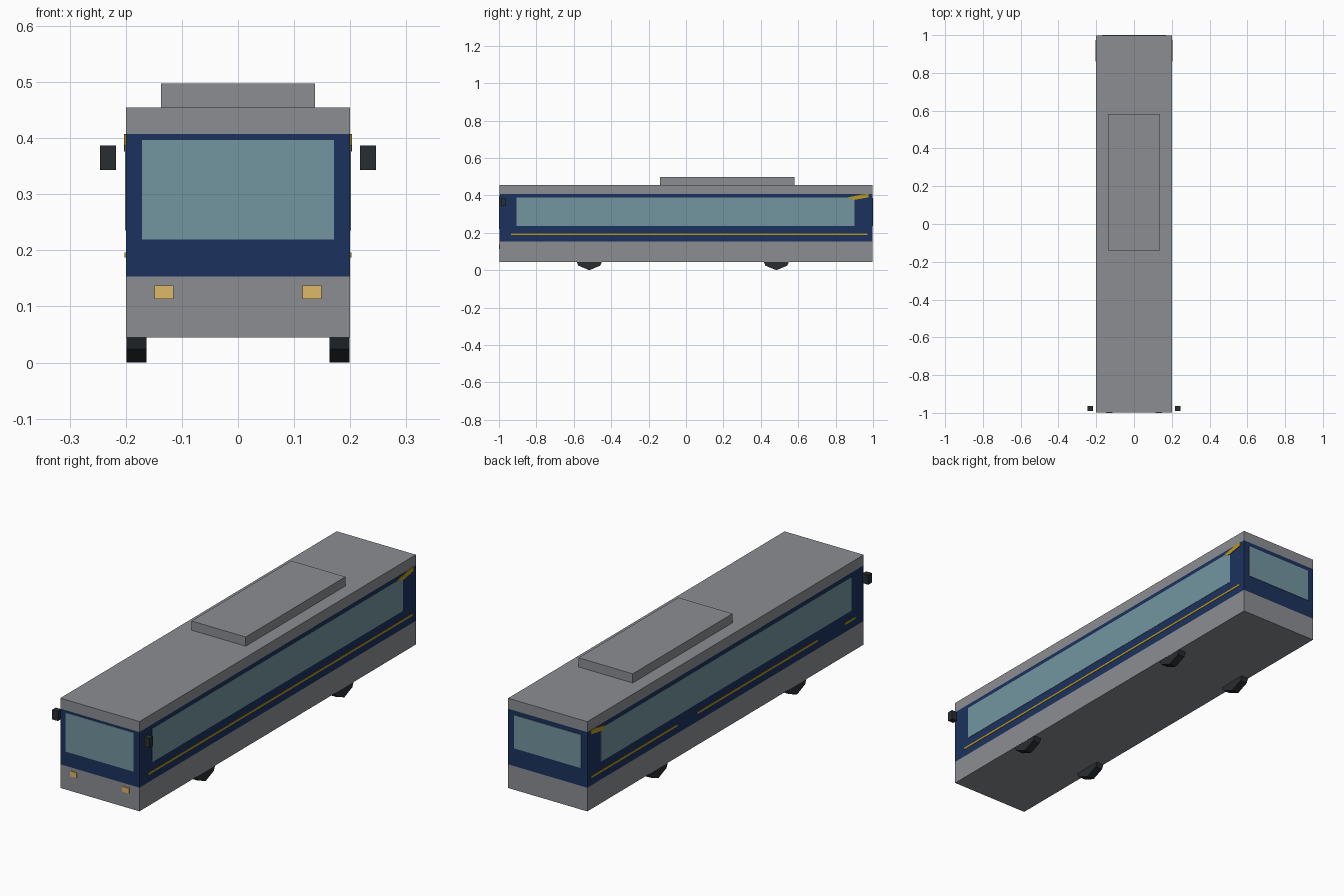
import bpy, bmesh, math
from mathutils import Matrix, Vector

if "Cube" in bpy.data.objects:
    bpy.data.objects.remove(bpy.data.objects["Cube"])


def material(name, rgb):
    m = bpy.data.materials.new(name)
    m.diffuse_color = (*rgb, 1)
    m.use_nodes = True
    m.node_tree.nodes["Principled BSDF"].inputs["Base Color"].default_value = m.diffuse_color
    return m


SILVER = material("silver", (0.26, 0.27, 0.29))
BLUE = material("blue", (0.011, 0.032, 0.11))
GLASS = material("glass", (0.17, 0.30, 0.35))
YELLOW = material("yellow", (0.48, 0.31, 0.015))
LAMP = material("lamp", (0.73, 0.48, 0.14))
BLACK = material("black", (0.022, 0.027, 0.03))


def finish(name, bm, *mats):
    bmesh.ops.recalc_face_normals(bm, faces=bm.faces)
    me = bpy.data.meshes.new(name)
    bm.to_mesh(me)
    bm.free()
    for m in mats:
        me.materials.append(m)
    ob = bpy.data.objects.new(name, me)
    bpy.context.collection.objects.link(ob)
    return ob


def box_mesh(x, y, z):
    bm = bmesh.new()
    bmesh.ops.create_cube(bm, size=1)
    for v in bm.verts:
        v.co = Vector([(a + b) / 2 + c * (b - a) for (a, b), c in zip((x, y, z), v.co)])
    return bm


def box(name, x, y, z, mat):
    return finish(name, box_mesh(x, y, z), mat)


def side_x(s, inner, outer):
    return sorted((s * inner, s * outer))


# Body shell: one box cut into silver skirt, blue band and silver roof
FRONT, BACK = -0.997, 0.998
BAND = (0.153, 0.407)
bm = box_mesh((-0.2, 0.2), (FRONT, BACK), (0.045, 0.455))
for z in BAND:
    bmesh.ops.bisect_plane(bm, geom=bm.verts[:] + bm.edges[:] + bm.faces[:],
                           plane_co=(0, 0, z), plane_no=(0, 0, 1))
for f in bm.faces:
    f.material_index = int(BAND[0] < f.calc_center_median().z < BAND[1])
finish("body", bm, SILVER, BLUE)

# Roof unit
box("roof_unit", (-0.137, 0.137), (-0.14, 0.58), (0.453, 0.497), SILVER)

# Windscreen and rear window
box("windscreen", (-0.171, 0.171), (FRONT - 0.002, FRONT + 0.002), (0.219, 0.397), GLASS)
box("rear_window", (-0.17, 0.17), (BACK - 0.002, BACK + 0.002), (0.235, 0.387), GLASS)

# Yellow stripe runs: unbroken on the right, interrupted at the doors on the left
STRIPES = {1: [(-0.935, 0.97)],
           -1: [(-0.935, -0.86), (-0.665, 0.207), (0.35, 0.97)]}
FLASH = [(0.86, 0.388), (0.94, 0.405), (0.975, 0.407), (0.975, 0.389), (0.9, 0.376)]

for s, side in ((1, "right"), (-1, "left")):
    # Side glazing and stripes
    box(f"{side}_window", side_x(s, 0.198, 0.2015), (-0.905, 0.902), (0.235, 0.388), GLASS)
    for i, run in enumerate(STRIPES[s]):
        box(f"{side}_stripe_{i + 1}", side_x(s, 0.198, 0.202), run, (0.187, 0.196), YELLOW)

    # Yellow flash at the upper rear corner
    bm = bmesh.new()
    face = bm.faces.new([bm.verts.new((s * 0.199, y, z)) for y, z in FLASH])
    ext = bmesh.ops.extrude_face_region(bm, geom=[face])
    bmesh.ops.translate(bm, vec=(s * 0.004, 0, 0),
                        verts=[v for v in ext["geom"] if isinstance(v, bmesh.types.BMVert)])
    finish(f"{side}_flash", bm, YELLOW)

    # Mirror and headlight
    box(f"{side}_mirror", side_x(s, 0.217, 0.246), (-0.99, -0.964), (0.343, 0.387), BLACK)
    box(f"{side}_headlight", side_x(s, 0.115, 0.149), (-1.0, -0.99), (0.113, 0.137), LAMP)

    # Eight-sided wheels, corner down
    for end, y in (("front", -0.517), ("rear", 0.483)):
        bm = bmesh.new()
        bmesh.ops.create_cone(bm, cap_ends=True, segments=8, radius1=0.083, radius2=0.083,
                              depth=0.036,
                              matrix=Matrix.Translation((s * 0.181, y, 0.083))
                              @ Matrix.Rotation(math.pi / 2, 4, 'Y'))
        finish(f"{side}_{end}_wheel", bm, BLACK)
